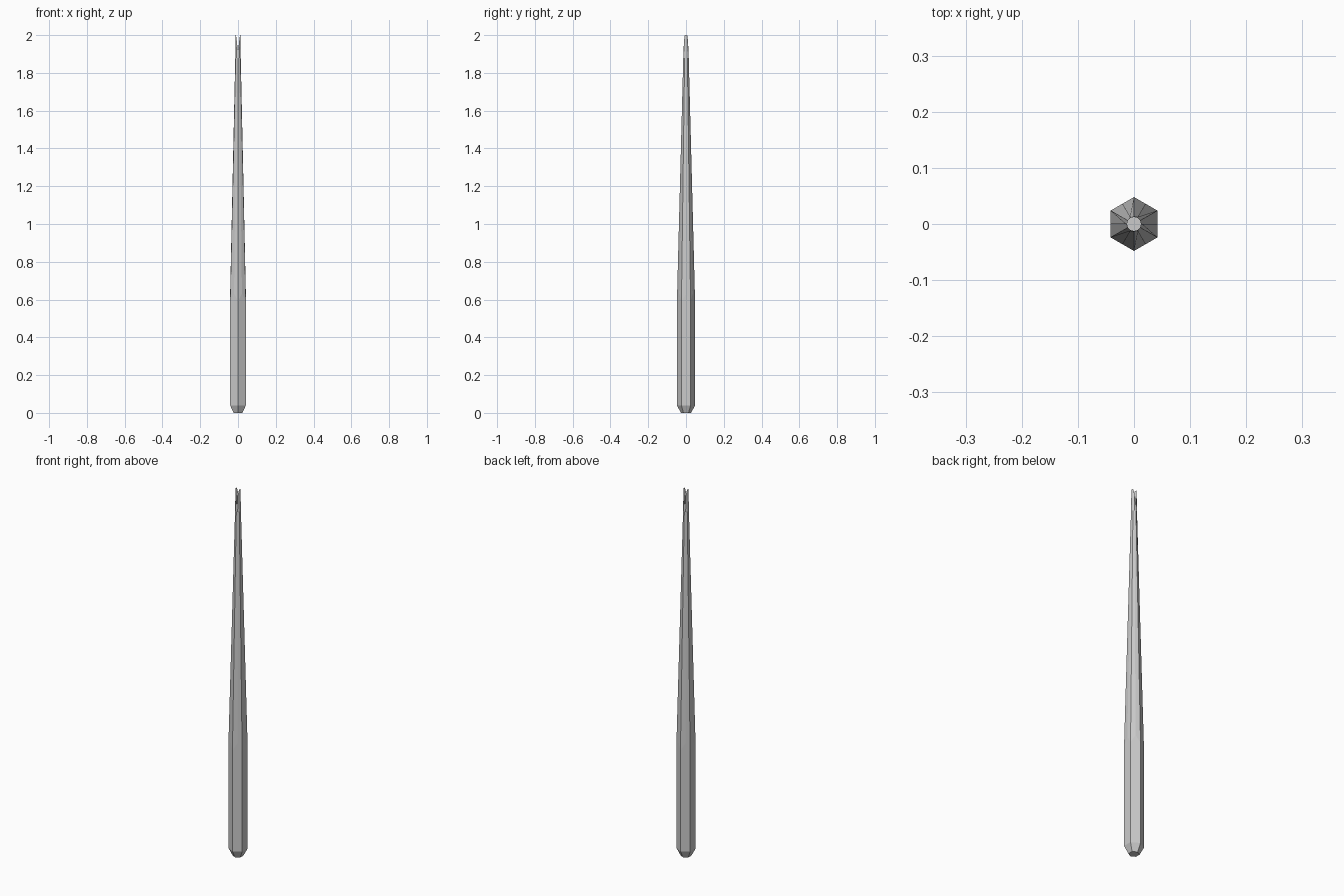
import bpy, bmesh
from math import cos, sin, pi, radians

if "Cube" in bpy.data.objects:
    bpy.data.objects.remove(bpy.data.objects["Cube"])

N = 12  # alternating hexagon corners and flat middles, corners at +-y
ANG = [pi / 2 + i * 2 * pi / N for i in range(N)]
FLAT = cos(radians(30))


def ring(bm, radius, height, hexagon=True):
    """Ring of 12 points; height is a function of the point index."""
    pts = []
    for i, a in enumerate(ANG):
        r = radius * (FLAT if hexagon and i % 2 else 1)
        pts.append(bm.verts.new((r * cos(a), r * sin(a), height(i))))
    return pts


def bridge(bm, a, b):
    for i in range(N):
        j = (i + 1) % N
        bm.faces.new((a[i], a[j], b[j], b[i]))


def finish(bm, name):
    bmesh.ops.recalc_face_normals(bm, faces=bm.faces)
    mesh = bpy.data.meshes.new(name)
    bm.to_mesh(mesh)
    bm.free()
    obj = bpy.data.objects.new(name, mesh)
    bpy.context.collection.objects.link(obj)
    return obj


def seam(i):
    # scalloped line where the hexagon meets the round taper
    return 0.63 if i % 2 else 0.59


def tip(i):
    # tall left and right prongs with notches at front and back
    side = abs(cos(ANG[i]))
    return 2.0 if side > 0.8 else 1.97 if side > 0.3 else 1.91


# Hexagonal handle with chamfered butt
bm = bmesh.new()
butt = ring(bm, 0.027, lambda i: 0)
low = ring(bm, 0.048, lambda i: 0.04)
high = ring(bm, 0.048, seam)
bm.faces.new(butt[::-1])
bridge(bm, butt, low)
bridge(bm, low, high)
finish(bm, "hexagonal_handle")

# Tapered shaft with an open notched tip
bm = bmesh.new()
base = ring(bm, 0.048, seam)
neck = ring(bm, 0.0145, lambda i: 1.88, False)
top = ring(bm, 0.0125, tip, False)
bridge(bm, base, neck)
bridge(bm, neck, top)
finish(bm, "tapered_shaft")
